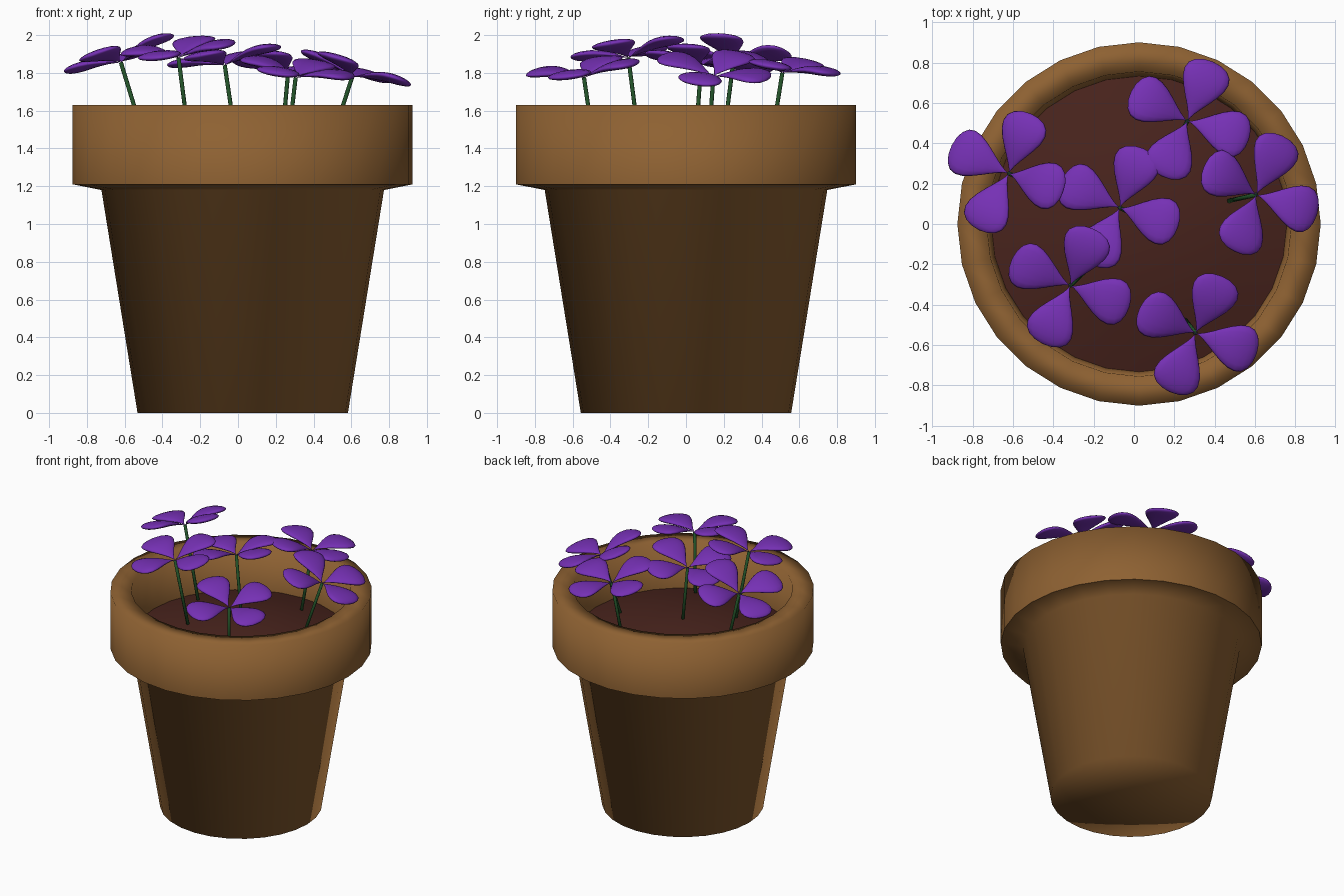
import bpy, bmesh, math
from mathutils import Vector, Matrix

if "Cube" in bpy.data.objects:
    bpy.data.objects.remove(bpy.data.objects["Cube"])

CX, SIDES = 0.025, 28


def material(name, rgb):
    m = bpy.data.materials.new(name)
    m.diffuse_color = (*rgb, 1)
    m.use_nodes = True
    m.node_tree.nodes["Principled BSDF"].inputs["Base Color"].default_value = m.diffuse_color
    return m


def finish(name, bm, mat):
    bmesh.ops.recalc_face_normals(bm, faces=bm.faces)
    for f in bm.faces:
        f.smooth = True
    me = bpy.data.meshes.new(name)
    bm.to_mesh(me)
    bm.free()
    me.materials.append(mat)
    ob = bpy.data.objects.new(name, me)
    bpy.context.collection.objects.link(ob)
    return ob


def lathe(profile, sharp_z=()):
    """Revolve (radius, z) points around the pot axis; radius 0 makes a pole."""
    bm = bmesh.new()
    rings = []
    for r, z in profile:
        if r == 0:
            rings.append([bm.verts.new((CX, 0, z))] * SIDES)
            continue
        rings.append([bm.verts.new((CX + r * math.cos(math.tau * i / SIDES),
                                    r * math.sin(math.tau * i / SIDES), z))
                      for i in range(SIDES)])
    for a, b in zip(rings, rings[1:]):
        for i in range(SIDES):
            j = (i + 1) % SIDES
            quad = list(dict.fromkeys((a[i], a[j], b[j], b[i])))
            bm.faces.new(quad)
    for e in bm.edges:
        if any(abs(v.co.z - z) > 1e-4 for z in sharp_z for v in e.verts):
            continue
        if sharp_z:
            e.smooth = False
    return bm


terracotta = material("terracotta", (0.27, 0.12, 0.032))
earth = material("earth", (0.065, 0.017, 0.012))
green = material("stem_green", (0.015, 0.08, 0.02))
purple = material("petal_purple", (0.18, 0.03, 0.46))

# Pot: flat base, tapered body, overhanging rim, hollow inside
finish("pot", lathe([(0, 0), (0.557, 0), (0.748, 1.18), (0.9, 1.21),
                     (0.9, 1.63), (0.755, 1.63), (0.73, 1.25)],
                    sharp_z=(1.21,)), terracotta)

# Gently mounded soil
finish("soil", lathe([(0, 1.43), (0.25, 1.415), (0.5, 1.36), (0.733, 1.29)]), earth)


def add_petal(bm, matrix, length=0.32):
    """Puffy teardrop: narrow at the flower centre, round at the tip."""
    res = bmesh.ops.create_uvsphere(bm, u_segments=16, v_segments=12, radius=1)
    for v in res["verts"]:
        z, x, y = v.co.z, v.co.x, v.co.y
        t = (z + 1) / 2
        v.co = matrix @ Vector((length * t, y * 0.182 * t,
                                x * 0.034 * t ** 0.7 + 0.02 * math.sin(math.pi * t)))


# Flowers: stem base (x, y) and flower centre (x, y, z)
FLOWERS = [
    ((-0.45, 0.18), (-0.62, 0.25, 1.855)),
    ((0.01, 0.04), (-0.07, 0.08, 1.84)),
    ((0.22, 0.43), (0.265, 0.51, 1.80)),
    ((0.45, 0.11), (0.605, 0.145, 1.78)),
    ((-0.24, -0.23), (-0.315, -0.305, 1.88)),
    ((0.25, -0.47), (0.305, -0.54, 1.775)),
]
PETAL_ANGLES = (67, 154, 245, 342)
CUP = math.radians(-9)

for n, (base, head) in enumerate(FLOWERS, 1):
    root, top = Vector((*base, 1.3)), Vector(head)
    axis = top - root
    tilt = Vector((0, 0, 1)).rotation_difference(axis).to_matrix().to_4x4()

    # Thin straight stem
    bm = bmesh.new()
    bmesh.ops.create_cone(bm, cap_ends=True, segments=8, radius1=0.011,
                          radius2=0.011, depth=axis.length,
                          matrix=Matrix.Translation((root + top) / 2) @ tilt)
    finish(f"stem_{n}", bm, green)

    # Four cupped petals facing along the stem
    bm = bmesh.new()
    for a in PETAL_ANGLES:
        add_petal(bm, Matrix.Translation(top) @ tilt
                  @ Matrix.Rotation(math.radians(a), 4, "Z")
                  @ Matrix.Rotation(CUP, 4, "Y"))
    finish(f"flower_{n}", bm, purple)
